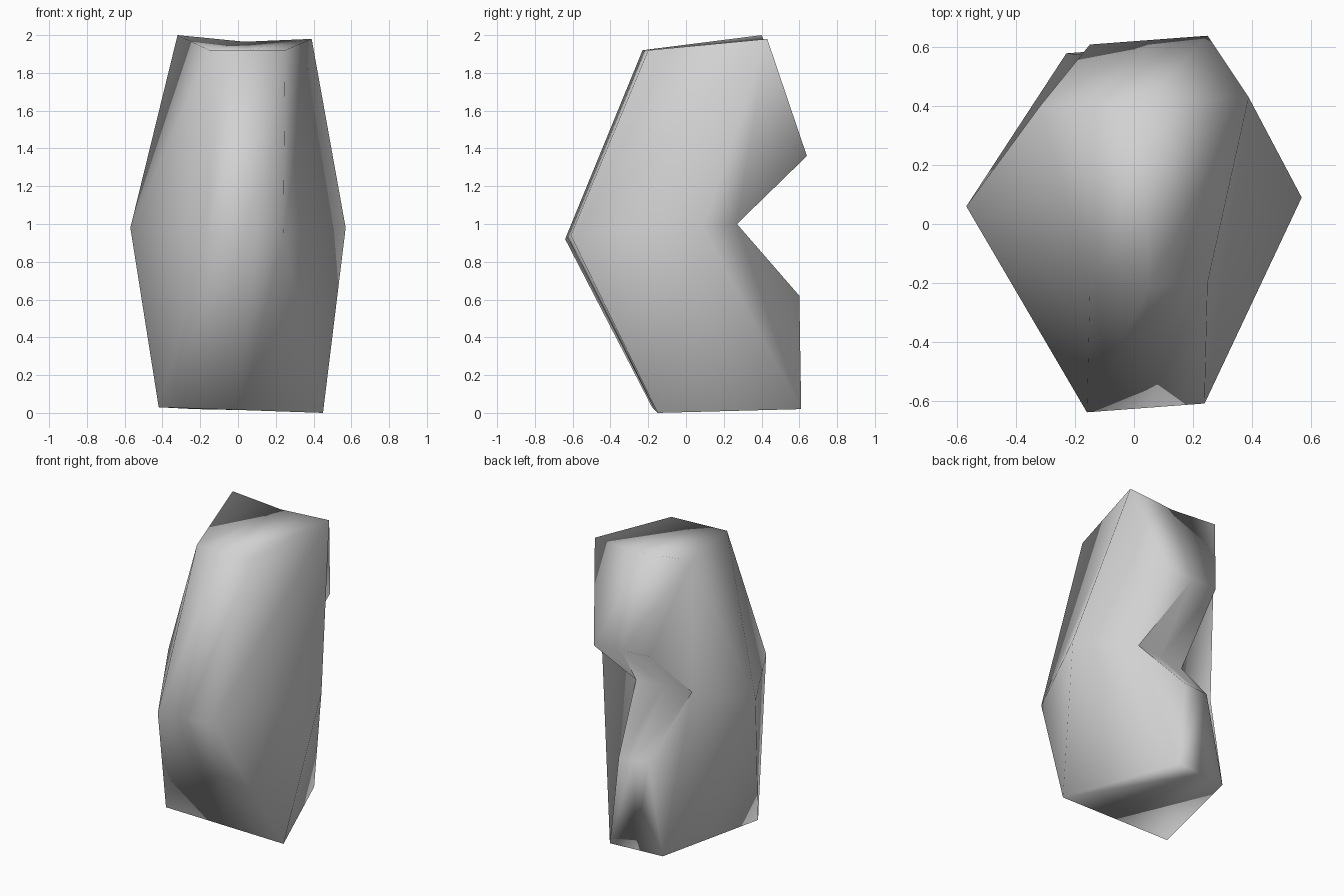
import bpy
import bmesh
from mathutils import Vector

# Remove only the default cube
default_cube = bpy.data.objects.get("Cube")
if default_cube:
    bpy.data.objects.remove(default_cube, do_unlink=True)


def make_material(name, colour):
    material = bpy.data.materials.new(name)
    material.use_nodes = True
    material.diffuse_color = colour
    shader = next(n for n in material.node_tree.nodes if n.type == "BSDF_PRINCIPLED")
    shader.inputs["Base Color"].default_value = colour
    return material


# Corners of each level, in pairs
corners = {
    # Flat top
    "top_front_low": (-.15, -.23, 1.92), "top_front_high": (.25, -.2, 1.92),
    "top_back_low": (-.32, .4, 2), "top_back_high": (.39, .43, 1.98),
    # Overhanging lip above the notch
    "lip_low": (-.15, .61, 1.38), "lip_high": (.25, .64, 1.36),
    # Widest level and bottom of the notch
    "mid_front_low": (-.16, -.64, .92), "mid_front_high": (.24, -.61, .94),
    "mid_side_low": (-.57, .06, .98), "mid_side_high": (.57, .09, .98),
    "notch_low": (-.2, .22, 1), "notch_high": (.19, .27, 1),
    # Ledge below the notch
    "ledge_low": (-.11, .57, .63), "ledge_high": (.09, .6, .62),
    # Base
    "base_front_low": (-.42, -.18, .03), "base_front_high": (.45, -.15, 0),
    "base_back_low": (-.23, .58, .02), "base_back_high": (.15, .61, .02),
}

# Belt of edges running once around the rock: front, top, notch, base
belt = ["mid_front", "top_front", "top_back", "lip",
        "notch", "ledge", "base_back", "base_front"]

# Column of points along the middle of the belt, sagging at the top back edge
for level in belt:
    middle = (Vector(corners[level + "_low"]) + Vector(corners[level + "_high"])) / 2
    if level == "top_back":
        middle.z -= .025
    corners[level + "_centre"] = middle

# Facets that close each side around its widest corner
shared_facets = [
    ["mid_side", "top_back", "notch"],
    ["top_back", "lip", "notch"],
    ["mid_side", "notch", "base_back"],
    ["notch", "ledge", "base_back"],
    ["mid_side", "base_back", "base_front"],
    ["mid_side", "base_front", "mid_front"],
]
side_facets = {
    "_low": shared_facets + [["mid_side", "mid_front", "top_front"],
                             ["mid_side", "top_front", "top_back"]],
    "_high": shared_facets + [["mid_side", "mid_front", "top_back"],
                              ["mid_front", "top_front", "top_back"]],
}

# Hard creases at the two ends of the notch
creases = [("notch_low", "lip_low"), ("notch_low", "ledge_low"),
           ("notch_high", "lip_centre"), ("notch_high", "ledge_high")]


def build_rock(name, material):
    bm = bmesh.new()
    verts = {key: bm.verts.new(place) for key, place in corners.items()}

    # Strips across the belt, in two halves
    for here, after in zip(belt, belt[1:] + belt[:1]):
        for left, right in (("_low", "_centre"), ("_centre", "_high")):
            bm.faces.new([verts[here + left], verts[here + right],
                          verts[after + right], verts[after + left]])

    # Facets on both sides
    for side, facets in side_facets.items():
        for facet in facets:
            bm.faces.new([verts[key + side] for key in facet])

    # Split the notch ceiling along its oblique crease
    bmesh.ops.connect_verts(bm, verts=[verts["notch_high"], verts["lip_centre"]])

    bmesh.ops.recalc_face_normals(bm, faces=bm.faces[:])
    for face in bm.faces:
        face.smooth = True
    for start, end in creases:
        bm.edges.get((verts[start], verts[end])).smooth = False

    mesh = bpy.data.meshes.new(name)
    bm.to_mesh(mesh)
    bm.free()
    mesh.materials.append(material)
    rock = bpy.data.objects.new(name, mesh)
    bpy.context.collection.objects.link(rock)

    # Let the large facets lead the smooth shading
    shading = rock.modifiers.new("large_facet_shading", "WEIGHTED_NORMAL")
    shading.mode = "FACE_AREA"
    shading.weight = 50
    shading.keep_sharp = True
    return rock


build_rock("notched_rock", make_material("stone_grey", (.64, .64, .64, 1)))
